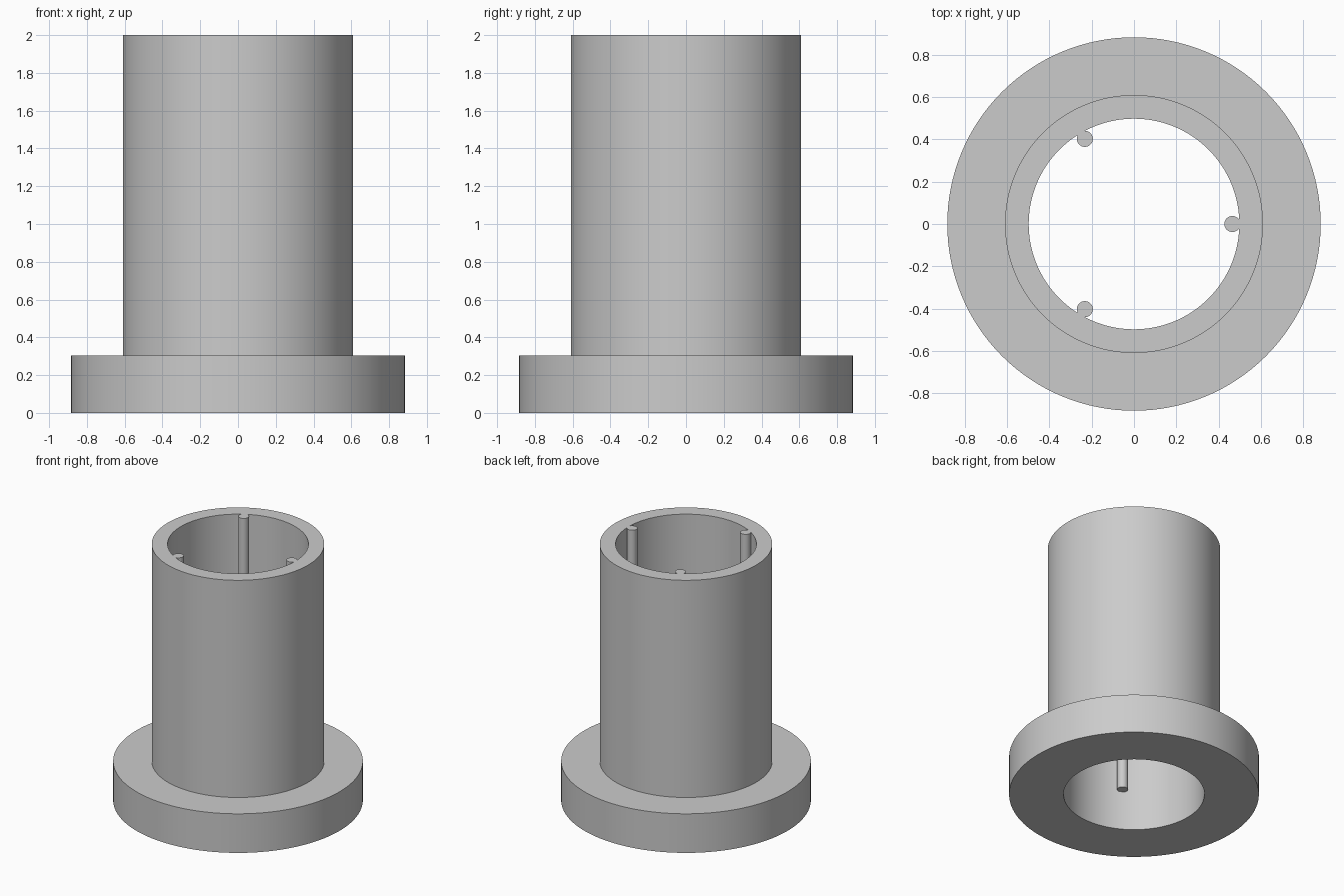
import bpy
import bmesh
from math import cos, sin, pi, radians
from mathutils import Vector

cube = bpy.data.objects.get("Cube")
if cube:
    bpy.data.objects.remove(cube, do_unlink=True)

HEIGHT = 2.0
FLANGE_TOP = 0.305
FLANGE_R = 0.883
TUBE_R = 0.61
BORE_R = 0.498
RIB_R = 0.038
RIB_CENTRE = 0.465

grey = bpy.data.materials.new("plain grey")
grey.use_nodes = True
colour = (0.6, 0.6, 0.6, 1.0)
grey.diffuse_color = colour
grey.node_tree.nodes["Principled BSDF"].inputs["Base Color"].default_value = colour


def finish(name, bm):
    """Turn a bmesh into a smooth-sided object with sharp rims."""
    bmesh.ops.recalc_face_normals(bm, faces=bm.faces[:])
    mesh = bpy.data.meshes.new(name)
    bm.to_mesh(mesh)
    bm.free()
    mesh.materials.append(grey)
    obj = bpy.data.objects.new(name, mesh)
    bpy.context.collection.objects.link(obj)
    bpy.ops.object.select_all(action="DESELECT")
    obj.select_set(True)
    bpy.context.view_layer.objects.active = obj
    bpy.ops.object.shade_smooth_by_angle(angle=radians(30))
    return obj


# Flanged tube: a closed wall section turned about the z axis
profile = [
    (BORE_R, 0), (FLANGE_R, 0), (FLANGE_R, FLANGE_TOP),
    (TUBE_R, FLANGE_TOP), (TUBE_R, HEIGHT), (BORE_R, HEIGHT),
]
bm = bmesh.new()
verts = [bm.verts.new((r, 0, z)) for r, z in profile]
edges = [bm.edges.new((v, verts[i - 1])) for i, v in enumerate(verts)]
bmesh.ops.spin(bm, geom=verts + edges, cent=(0, 0, 0), axis=(0, 0, 1),
               angle=2 * pi, steps=128, use_merge=True)
bmesh.ops.remove_doubles(bm, verts=bm.verts[:], dist=0.0001)
finish("flanged_tube", bm)

# Three round ribs inside the bore, from flange top to tube rim
for i in range(3):
    angle = i * 2 * pi / 3
    bm = bmesh.new()
    bmesh.ops.create_cone(bm, cap_ends=True, segments=32, radius1=RIB_R,
                          radius2=RIB_R, depth=HEIGHT - FLANGE_TOP)
    centre = Vector((RIB_CENTRE * cos(angle), RIB_CENTRE * sin(angle),
                     (HEIGHT + FLANGE_TOP) / 2))
    bmesh.ops.translate(bm, verts=bm.verts[:], vec=centre)
    finish(f"bore_rib_{i + 1}", bm)
